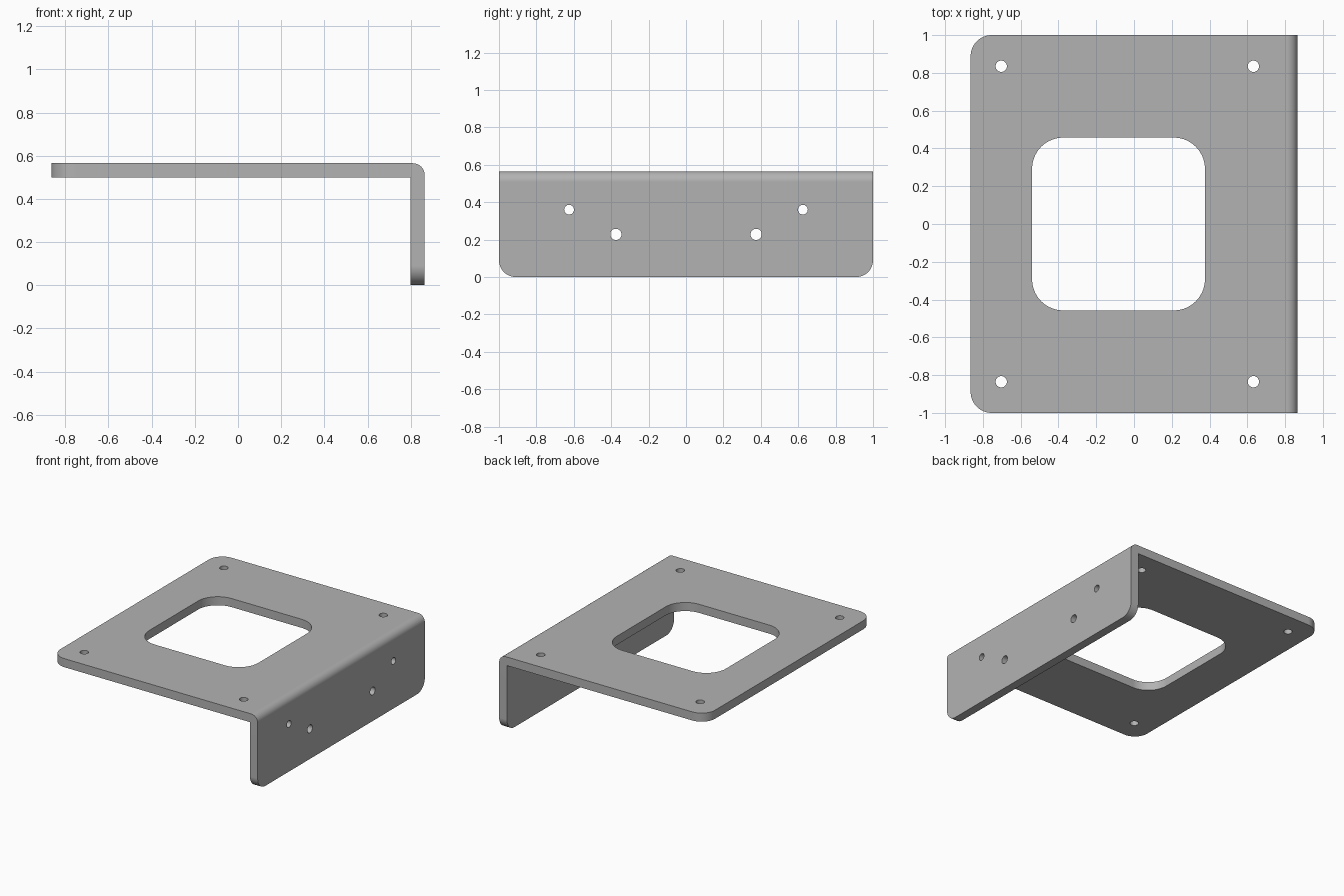
import bpy, bmesh, math
from mathutils import Matrix, Vector

if "Cube" in bpy.data.objects:
    bpy.data.objects.remove(bpy.data.objects["Cube"])

W, L, H, T = 0.865, 1.0, 0.565, 0.065   # half width, half length, height, sheet thickness

steel = bpy.data.materials.new("grey_metal")
steel.use_nodes = True
grey = (0.45, 0.45, 0.45, 1)
steel.diffuse_color = grey
steel.node_tree.nodes["Principled BSDF"].inputs["Base Color"].default_value = grey


def make_object(name, bm):
    bmesh.ops.recalc_face_normals(bm, faces=bm.faces)
    mesh = bpy.data.meshes.new(name)
    bm.to_mesh(mesh)
    bm.free()
    mesh.materials.append(steel)
    obj = bpy.data.objects.new(name, mesh)
    bpy.context.collection.objects.link(obj)
    return obj


def round_edges(bm, test, radius, segments=12):
    """Round every edge whose two ends both pass the test."""
    edges = [e for e in bm.edges if all(test(v.co) for v in e.verts)]
    bmesh.ops.bevel(bm, geom=edges, offset=radius, segments=segments,
                    profile=0.5, affect='EDGES')


def near(a, b):
    return abs(a - b) < 1e-4


# Folded sheet: L-shaped profile extruded along y
bm = bmesh.new()
profile = [(-W, H), (W, H), (W, 0), (W - T, 0), (W - T, H - T), (-W, H - T)]
face = bm.faces.new([bm.verts.new((x, -L, z)) for x, z in profile])
ext = bmesh.ops.extrude_face_region(bm, geom=[face])
bmesh.ops.translate(bm, vec=(0, 2 * L, 0),
                    verts=[g for g in ext["geom"] if isinstance(g, bmesh.types.BMVert)])

# Outer bend, then the free corners of the plate and the flange
round_edges(bm, lambda c: near(c.x, W) and near(c.z, H), 0.055)
for y in (-L, L):
    round_edges(bm, lambda c: near(c.x, -W) and near(c.y, y), 0.112)
    round_edges(bm, lambda c: near(c.z, 0) and near(c.y, y), 0.09)
bracket = make_object("bracket", bm)

# Cutters: rounded window and screw holes
bm = bmesh.new()
window = Matrix.Translation((-0.082, 0, H - T / 2)) @ Matrix.Diagonal((0.915, 0.915, 0.3, 1))
bmesh.ops.create_cube(bm, size=1, matrix=window)
for e in list(bm.edges):
    e.tag = near(e.verts[0].co.x, e.verts[1].co.x) and near(e.verts[0].co.y, e.verts[1].co.y)
bmesh.ops.bevel(bm, geom=[e for e in bm.edges if e.tag], offset=0.165,
                segments=14, profile=0.5, affect='EDGES')


def hole(centre, radius, turn=Matrix.Identity(4)):
    bmesh.ops.create_cone(bm, cap_ends=True, segments=32, radius1=radius, radius2=radius,
                          depth=0.2, matrix=Matrix.Translation(centre) @ turn)


sideways = Matrix.Rotation(math.pi / 2, 4, 'Y')
for s in (-1, 1):
    for x in (-0.703, 0.632):
        hole((x, s * 0.835, H - T / 2), 0.03)
    hole((W - T / 2, s * 0.625, 0.36), 0.026, sideways)
    hole((W - T / 2, s * 0.375, 0.228), 0.03, sideways)
cutter = make_object("hole_cutter", bm)
cutter.hide_render = True

# Cut, then shade smooth with crisp rims
bpy.ops.object.select_all(action='DESELECT')
bracket.select_set(True)
bpy.context.view_layer.objects.active = bracket
cut = bracket.modifiers.new("holes", 'BOOLEAN')
cut.operation, cut.solver, cut.object = 'DIFFERENCE', 'EXACT', cutter
bpy.ops.object.modifier_apply(modifier=cut.name)
bpy.data.objects.remove(cutter)
bpy.ops.object.shade_smooth_by_angle(angle=math.radians(30))
flat = bracket.modifiers.new("flat_faces", 'WEIGHTED_NORMAL')
flat.keep_sharp = True
